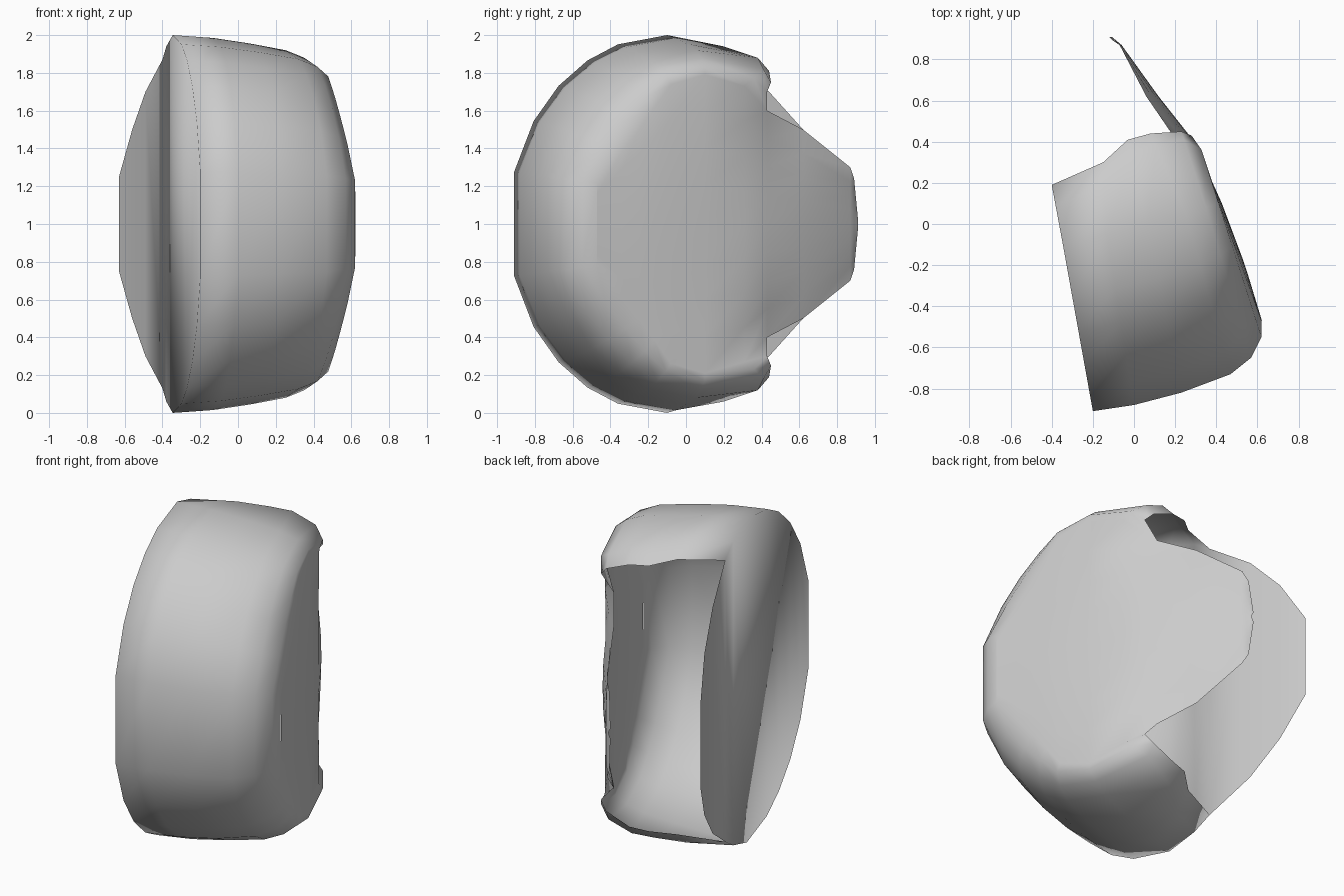
import bpy, bmesh, math

if "Cube" in bpy.data.objects:
    bpy.data.objects.remove(bpy.data.objects["Cube"])

ANGLES = [16, 33, 47, 60, 72, 90]
# Rings from left rim to right panel edge:
# front x, x slope along y, front y, top y, top half height, corner cut, (y, z) near end, (x, y, z) end
RINGS = [
    (-.20, -.18, -.91, -.10, 1.00, 0, (.08, .94), (-.40, .19, .87)),
    (.00, -.16, -.88, -.05, .985, 0, (.20, .94), (-.15, .30, .85)),
    (.23, -.20, -.82, .00, .955, 0, (.32, .90), (-.03, .41, .82)),
    (.47, -.28, -.73, .05, .92, .02, (.38, .88), (.08, .44, .81)),
    (.57, -.30, -.65, .08, .88, .05, (.41, .82), (.23, .45, .75)),
    (.62, -.32, -.55, .10, .83, .09, (.36, .77), (.28, .43, .70)),
    (.62, -.36, -.47, .10, .79, .14, (.31, .73), (.19, .43, .60)),
]
# Outlines of the panels behind the band (x, y, half height)
LEFT_BACK = [(-.49, .44, .70), (-.56, .62, .50), (-.63, .76, .25)]
RIGHT_BACK = [(.06, .62, .50), (-.07, .87, .30), (-.10, .89, .24), (-.12, .91, .03)]
RIGHT_MID = [(-.6, .625), (-.47, .622), (-.2, .54), (0, .465), (.2, .39),
             (.43, .27), (.62, .12), (.87, -.06), (.92, -.12)]


def interp(table, v):
    for (a, fa), (b, fb) in zip(table, table[1:]):
        if v <= b:
            return fa + (fb - fa) * (v - a) / (b - a)
    return table[-1][1]


def ring_half(r):
    x0, slope, yf, yt, zt, cut, near, end = r
    rad = (yt - yf) / math.cos(math.radians(ANGLES[0]))
    pts = []
    for a in ANGLES:
        t = math.radians(a)
        k = 1 - cut * max(0, math.sin(2 * t) - .53) / .47
        y = yt - k * rad * math.cos(t)
        pts.append((x0 + slope * (y - yf), y, k * zt * math.sin(t)))
    if cut > .08:
        xn = x0 + slope * (near[0] - yf)
    else:
        xn = pts[-1][0] + (end[0] - pts[-1][0]) * (near[0] - yt) / (end[1] - yt)
    return pts + [(xn, near[0], near[1]), end]


bm = bmesh.new()


def quad_grid(rows):
    vs = [[bm.verts.new((x, y, 1 + z)) for x, y, z in row] for row in rows]
    for r0, r1 in zip(vs, vs[1:]):
        for i in range(len(r0) - 1):
            bm.faces.new((r0[i], r0[i + 1], r1[i + 1], r1[i]))


halves = [ring_half(r) for r in RINGS]

# Wrap-around band, mirrored about mid height
quad_grid([[(x, y, -z) for x, y, z in reversed(h)] + h for h in halves])


def panel(outline, mid, n):
    rows = []
    for x, y, z in outline:
        centre = interp(mid, y) if mid else x
        row = []
        for i in range(n + 1):
            t = -1 + 2 * i / n
            row.append((x + (centre - x) * (1 - t * t), y, z * t))
        rows.append(row)
    quad_grid(rows)


# Flared left panel and domed right panel
panel(halves[0] + LEFT_BACK, None, 1)
panel(halves[-1] + RIGHT_BACK, RIGHT_MID, 8)

bmesh.ops.remove_doubles(bm, verts=bm.verts, dist=.001)
bmesh.ops.recalc_face_normals(bm, faces=bm.faces)
mesh = bpy.data.meshes.new("open_shell")
bm.to_mesh(mesh)
bm.free()
shell = bpy.data.objects.new("open_shell", mesh)
bpy.context.collection.objects.link(shell)
bpy.context.view_layer.objects.active = shell
shell.select_set(True)
bpy.ops.object.shade_smooth()
